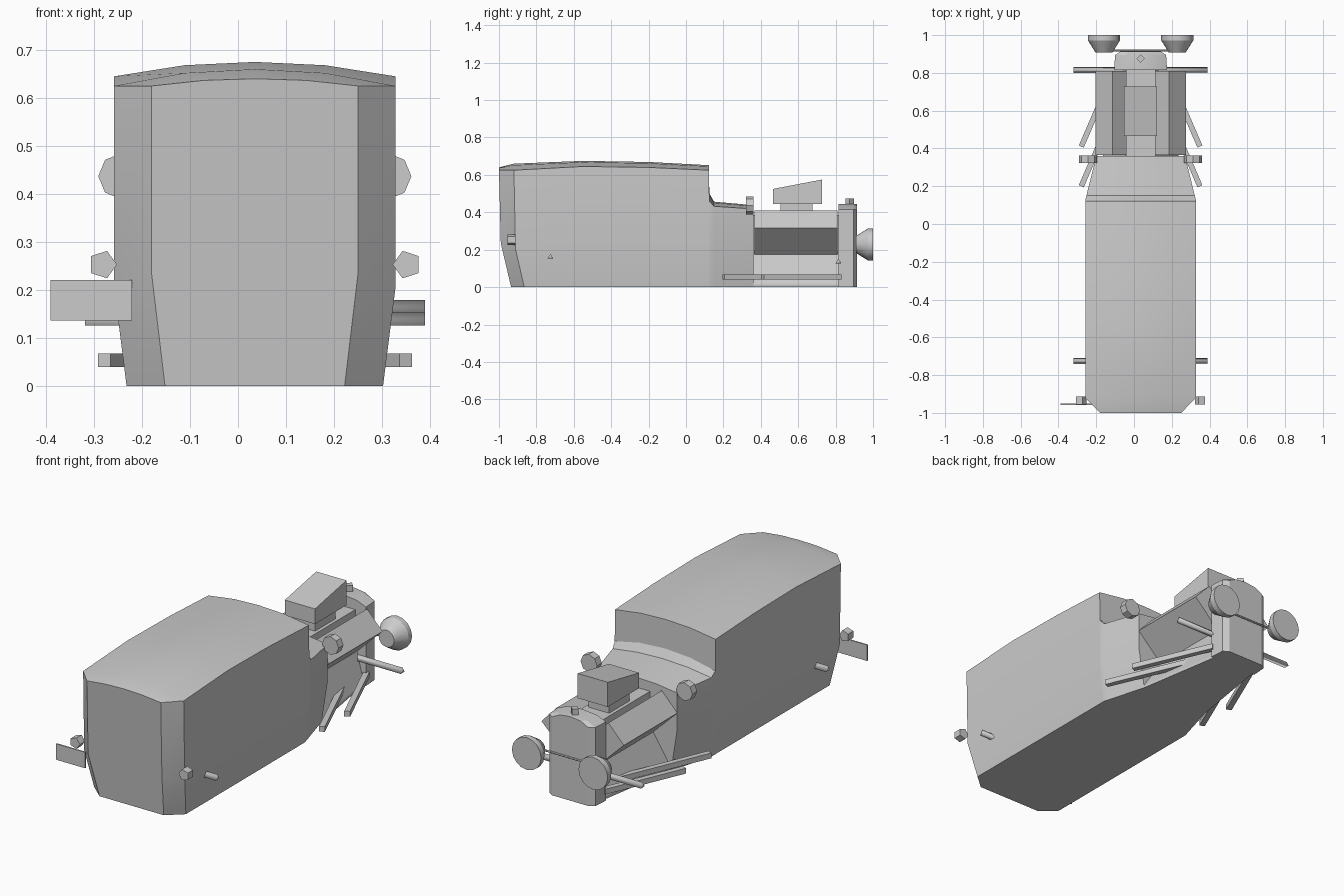
import bpy, bmesh, math
from mathutils import Matrix, Vector

if "Cube" in bpy.data.objects:
    bpy.data.objects.remove(bpy.data.objects["Cube"], do_unlink=True)

CX = 0.035  # centre line of the vehicle

paint = bpy.data.materials.new("plain_grey")
paint.use_nodes = True
grey = (0.6, 0.6, 0.6, 1)
paint.diffuse_color = grey
next(n for n in paint.node_tree.nodes if n.type == "BSDF_PRINCIPLED").inputs["Base Color"].default_value = grey


def finish(name, bm, angle=30):
    bmesh.ops.recalc_face_normals(bm, faces=bm.faces)
    mesh = bpy.data.meshes.new(name)
    bm.to_mesh(mesh)
    bm.free()
    mesh.materials.append(paint)
    ob = bpy.data.objects.new(name, mesh)
    bpy.context.collection.objects.link(ob)
    ob.location.x = CX
    bpy.ops.object.select_all(action="DESELECT")
    ob.select_set(True)
    bpy.context.view_layer.objects.active = ob
    bpy.ops.object.shade_smooth_by_angle(angle=math.radians(angle))
    return ob


def loft(name, rings, angle=30):
    """Closed skin through rings of equal point count."""
    bm = bmesh.new()
    loops = [[bm.verts.new(p) for p in ring] for ring in rings]
    n = len(loops[0])
    for a, b in zip(loops, loops[1:]):
        for i in range(n):
            j = (i + 1) % n
            bm.faces.new((a[i], a[j], b[j], b[i]))
    bm.faces.new(loops[0])
    bm.faces.new(loops[-1])
    return finish(name, bm, angle)


def extrude_y(name, profile, y0, y1):
    return loft(name, [[(x, y, z) for x, z in profile] for y in (y0, y1)], 20)


def box(name, x0, x1, y0, y1, z0, z1):
    return extrude_y(name, [(x0, z0), (x1, z0), (x1, z1), (x0, z1)], y0, y1)


def rod(name, sides, stations, centre, axis="Y", turn=0.0, angle=30):
    """Turned part: stations are (position along the axis, radius)."""
    rings = []
    for t, r in stations:
        ring = []
        for i in range(sides):
            a = turn + math.tau * i / sides
            u, v = r * math.cos(a), r * math.sin(a)
            p = {"X": (t, u, v), "Y": (u, t, v), "Z": (u, v, t)}[axis]
            ring.append(Vector(p) + Vector(centre))
        rings.append(ring)
    return loft(name, rings, angle)


def body_ring(y, half, low_half, edge, top, belt, rake):
    shoulder = edge + 0.77 * (top - edge)
    right = [(low_half, 0), (half, belt), (half, edge), (half * 0.5, shoulder)]
    outline = right + [(0, top)] + [(-x, z) for x, z in reversed(right)]
    return [(x, y + rake * max(0, 1 - z / belt) + (rake * 0.15 if z == belt else 0), z)
            for x, z in outline]


# Cabin and cowl: tail panel, bevelled corner, roof, windscreen base, firewall
loft("cabin_body", [body_ring(*s) for s in (
    (-1.0, 0.215, 0.187, 0.625, 0.640, 0.235, 0.065),
    (-0.92, 0.293, 0.267, 0.625, 0.660, 0.205, 0.055),
    (-0.55, 0.293, 0.267, 0.645, 0.675, 0.22, 0),
    (-0.20, 0.293, 0.267, 0.640, 0.669, 0.22, 0),
    (0.122, 0.293, 0.267, 0.625, 0.652, 0.22, 0),
    (0.125, 0.293, 0.267, 0.460, 0.500, 0.22, 0),
    (0.150, 0.287, 0.260, 0.432, 0.457, 0.22, 0),
    (0.360, 0.235, 0.200, 0.418, 0.438, 0.22, 0))])

# Tapered floor and sump between firewall and grille
loft("engine_floor", [[(-b, y, 0), (b, y, 0), (b, y, 0.015), (0.08, y, 0.2),
                       (-0.08, y, 0.2), (-b, y, 0.015)]
                      for y, b in ((0.36, 0.2), (0.82, 0.125))], 20)

# Engine block, intake neck and wedge scoop
box("engine_block", -0.078, 0.078, 0.36, 0.82, 0.1, 0.385)
box("scoop_neck", -0.06, 0.06, 0.505, 0.675, 0.38, 0.45)
loft("air_scoop", [[(-0.088, y, 0.445), (0.088, y, 0.445), (0.088, y, z), (-0.088, y, z)]
                   for y, z in ((0.465, 0.525), (0.727, 0.575))], 20)

# Grille shell with bevelled front corners and a crowned top
loft("grille_shell", [[(-w, y, 0), (w, y, 0), (w, y, e), (w * 0.6, y, e + 0.022), (0, y, e + 0.03),
                       (-w * 0.6, y, e + 0.022), (-w, y, e)]
                      for y, w, e in ((0.815, 0.14, 0.415), (0.895, 0.135, 0.415), (0.914, 0.105, 0.413))], 25)
rod("radiator_cap", 4, [(0.435, 0.022), (0.475, 0.022)], (0, 0.875, 0), "Z")

# Paired parts
for side, s in (("left", 1), ("right", -1)):
    # tilted cylinder bank
    extrude_y(side + "_cylinder_bank",
              [(s * 0.24, 0.315), (s * 0.15, 0.41), (s * 0.003, 0.27), (s * 0.095, 0.175)], 0.365, 0.81)
    # headlight bowl
    rod(side + "_headlight", 16, [(0.908, 0.045), (0.972, 0.085), (1.0, 0.085)], (s * 0.194, 0, 0.228))
    # cowl lamp and tail lamp
    rod(side + "_cowl_lamp", 8, [(0.322, 0.048), (0.362, 0.048)], (s * 0.278, 0, 0.437))
    rod(side + "_tail_lamp", 5, [(-0.955, 0.03), (-0.912, 0.03)], (s * 0.317, 0, 0.253),
        turn=math.pi if s > 0 else 0)
    # splayed exhaust pipes
    for name, y0, x1 in (("long", 0.2, 0.045), ("short", 0.41, 0.135)):
        loft(side + "_" + name + "_exhaust",
             [[(s * (x + d * 0.013), y + d * 0.006, z) for d, z in ((-1, 0.04), (1, 0.04), (1, 0.068), (-1, 0.068))]
              for x, y in ((0.314, y0), (x1, 0.825))], 20)

# Axles
for name, y, z in (("rear_axle", -0.725, 0.161), ("front_axle", 0.815, 0.135)):
    rod(name, 3, [(-0.354, 0.018), (0.354, 0.018)], (0, y, z), "X", math.pi / 2, 180)

# Thin bar carrying the headlights
rod("headlight_bar", 6, [(-0.19, 0.005), (0.19, 0.005)], (0, 0.918, 0.228), "X")

# Side mounted rear plate
box("rear_plate", -0.39 - CX, -0.221 - CX, -0.957, -0.95, 0.137, 0.221)
